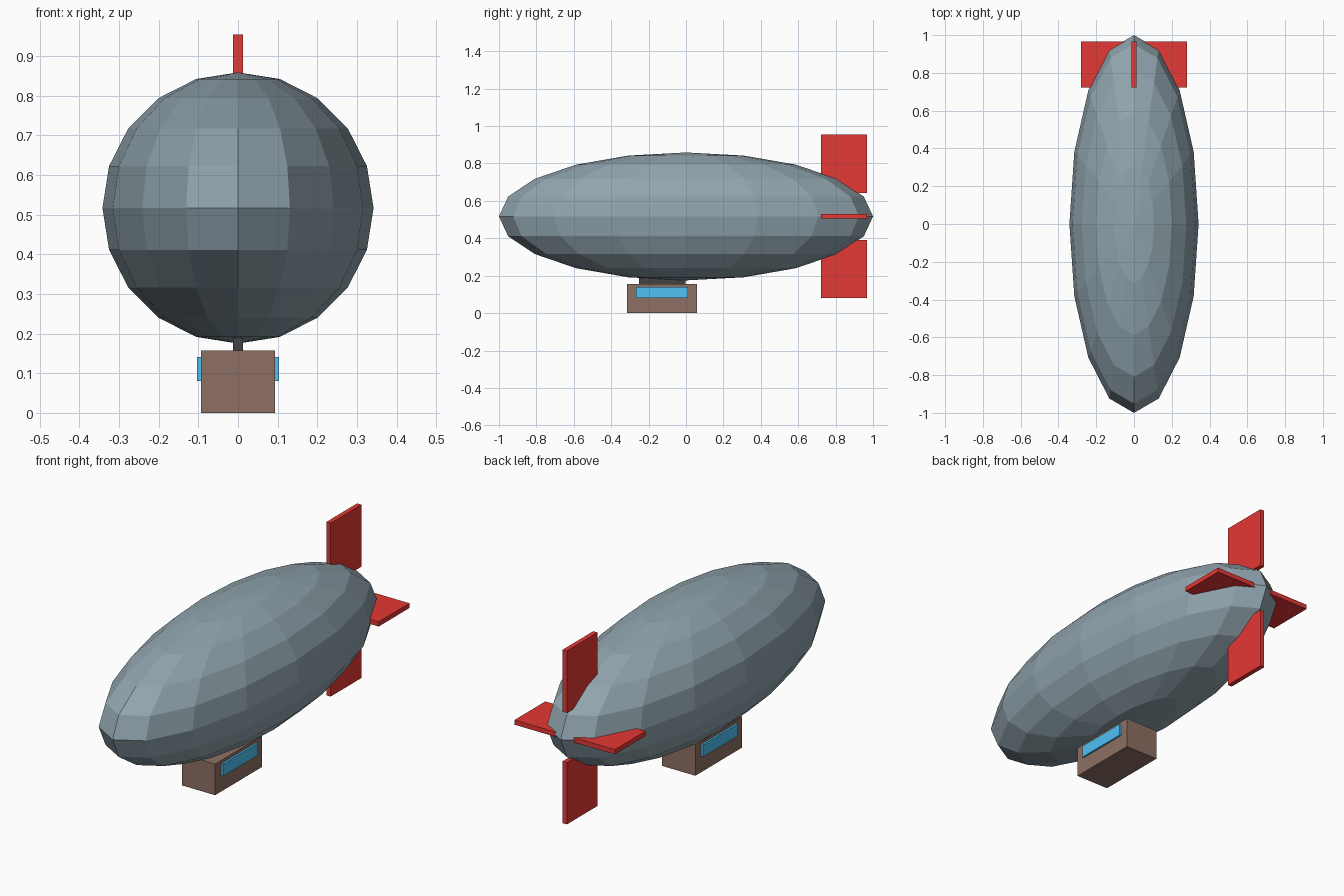
import bpy
import bmesh
from mathutils import Matrix, Vector

if "Cube" in bpy.data.objects:
    bpy.data.objects.remove(bpy.data.objects["Cube"])

AXIS_Z = 0.517   # height of the hull centreline
RADIUS = 0.342


def material(name, rgb):
    m = bpy.data.materials.new(name)
    m.diffuse_color = (*rgb, 1.0)
    m.use_nodes = True
    m.node_tree.nodes["Principled BSDF"].inputs["Base Color"].default_value = m.diffuse_color
    return m


HULL = material("hull_grey", (0.28, 0.37, 0.42))
RED = material("fin_red", (0.78, 0.04, 0.035))
BROWN = material("cabin_brown", (0.27, 0.16, 0.125))
BLUE = material("window_blue", (0.08, 0.54, 0.92))
DARK = material("strut_grey", (0.054, 0.054, 0.054))


def finish(bm, name, mat):
    me = bpy.data.meshes.new(name)
    bm.to_mesh(me)
    bm.free()
    me.materials.append(mat)
    ob = bpy.data.objects.new(name, me)
    bpy.context.collection.objects.link(ob)
    return ob


def box(name, lo, hi, mat):
    lo, hi = Vector(lo), Vector(hi)
    bm = bmesh.new()
    bmesh.ops.create_cube(bm, size=1, matrix=Matrix.Translation((lo + hi) / 2)
                          @ Matrix.Diagonal((*(hi - lo), 1)))
    return finish(bm, name, mat)


# Faceted hull: a stretched low-poly sphere with its poles on top and bottom
bm = bmesh.new()
bmesh.ops.create_uvsphere(bm, u_segments=16, v_segments=10, radius=1,
                          matrix=Matrix.Translation((0, 0, AXIS_Z))
                          @ Matrix.Diagonal((RADIUS, 1, RADIUS, 1)))
finish(bm, "hull", HULL)

# Tail fins
Y0, Y1, T = 0.722, 0.967, 0.012
box("upper_fin", (-T, Y0, 0.642), (T, Y1, 0.955), RED)
box("lower_fin", (-T, Y0, 0.08), (T, Y1, 0.392), RED)
box("side_fins", (-0.28, Y0, AXIS_Z - T), (0.28, Y1, AXIS_Z + T), RED)

# Cabin hanging from a thin strut
box("cabin", (-0.093, -0.315, 0), (0.093, 0.058, 0.157), BROWN)
box("cabin_strut", (-T, -0.252, 0.157), (T, -0.003, 0.2), DARK)

# Window band on each side of the cabin
for side, x0, x1 in (("left", -0.103, -0.083), ("right", 0.083, 0.103)):
    box(side + "_window", (x0, -0.267, 0.08), (x1, 0.012, 0.141), BLUE)
